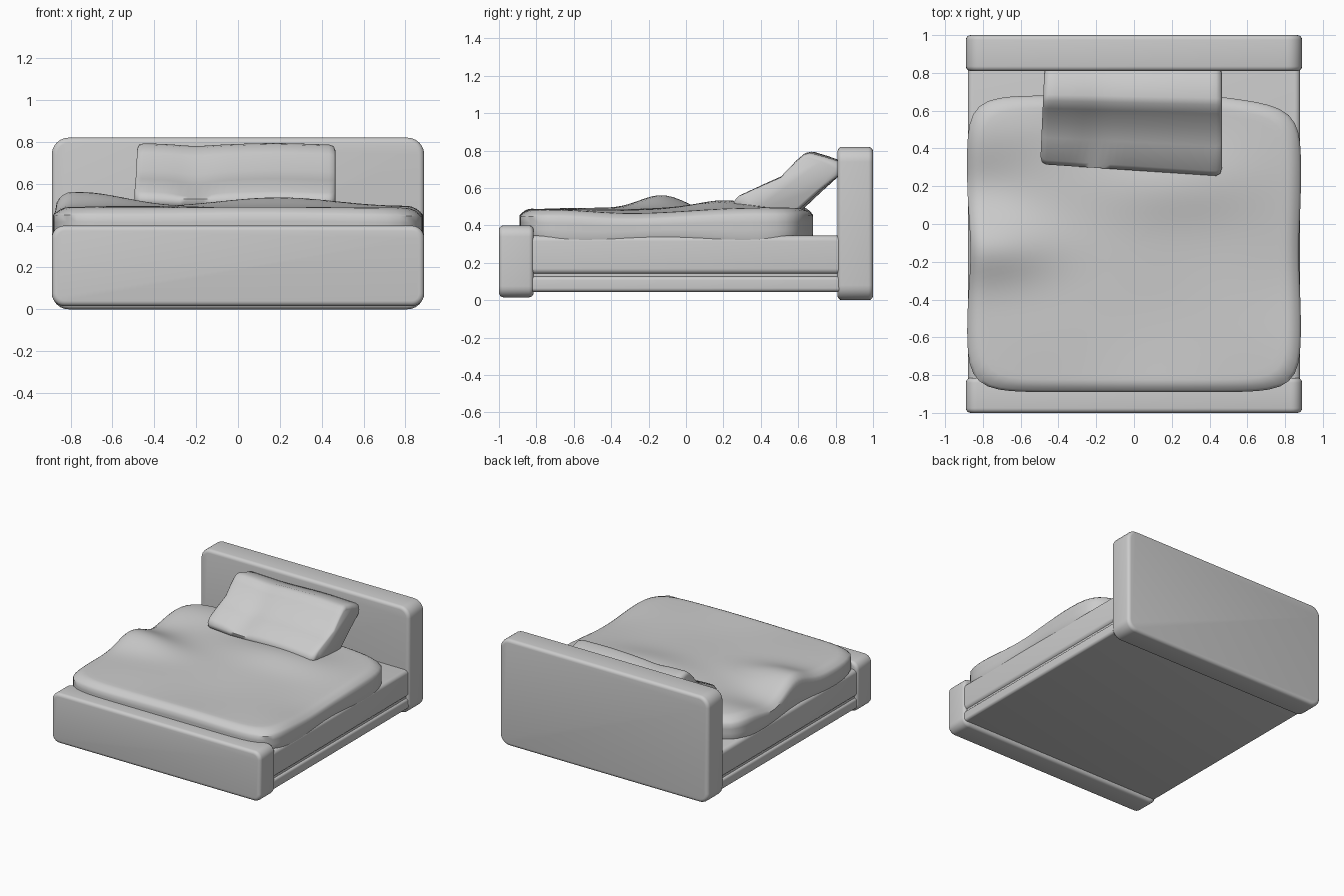
import bpy, bmesh, math
from math import sin, cos, pi, exp

if "Cube" in bpy.data.objects:
    bpy.data.objects.remove(bpy.data.objects["Cube"])

grey = bpy.data.materials.new("plain_grey")
grey.diffuse_color = (0.6, 0.6, 0.6, 1)
grey.use_nodes = True
grey.node_tree.nodes["Principled BSDF"].inputs["Base Color"].default_value = grey.diffuse_color


def finish(bm, name, angle=40):
    bmesh.ops.recalc_face_normals(bm, faces=bm.faces)
    me = bpy.data.meshes.new(name)
    bm.to_mesh(me)
    bm.free()
    me.materials.append(grey)
    ob = bpy.data.objects.new(name, me)
    bpy.context.collection.objects.link(ob)
    bpy.ops.object.select_all(action='DESELECT')
    ob.select_set(True)
    bpy.context.view_layer.objects.active = ob
    bpy.ops.object.shade_smooth_by_angle(angle=math.radians(angle))
    return ob


def box(name, x, y, z, axis, radius, rim):
    """Box whose edges along `axis` get a big radius and the rest a small one."""
    bm = bmesh.new()
    bmesh.ops.create_cube(bm, size=1)
    for v in bm.verts:
        v.co = [a + (c + 0.5) * (b - a) for c, (a, b) in zip(v.co, (x, y, z))]
    edges = [e for e in bm.edges
             if abs(e.verts[0].co[axis] - e.verts[1].co[axis]) > 0.01]
    bmesh.ops.bevel(bm, geom=edges, offset=radius, segments=6, profile=0.5, affect='EDGES')
    edges = [e for e in bm.edges if e.calc_face_angle(0) > math.radians(50)]
    bmesh.ops.bevel(bm, geom=edges, offset=rim, segments=4, profile=0.5, affect='EDGES')
    return finish(bm, name)


def loft(bm, rings):
    """Skin closed rings of points and cap both ends."""
    vs = [[bm.verts.new(p) for p in r] for r in rings]
    n = len(vs[0])
    for a, b in zip(vs, vs[1:]):
        for i in range(n):
            bm.faces.new((a[i], a[(i + 1) % n], b[(i + 1) % n], b[i]))
    bm.faces.new(vs[0])
    bm.faces.new(vs[-1])


# End boards
box("headboard", (-0.89, 0.89), (0.81, 1.0), (0.0, 0.82), 1, 0.08, 0.025)
box("footboard", (-0.89, 0.89), (-1.0, -0.815), (0.015, 0.40), 1, 0.06, 0.025)

# Base frame, recessed seam and mattress
box("bed_base", (-0.88, 0.88), (-0.86, 0.86), (0.045, 0.127), 1, 0.02, 0.005)
box("base_seam", (-0.865, 0.865), (-0.85, 0.85), (0.10, 0.16), 1, 0.005, 0.002)
box("mattress", (-0.88, 0.88), (-0.86, 0.86), (0.14, 0.345), 1, 0.03, 0.01)


# Blanket: rounded outline filled with rings following a soft height field
def bump(x, y, cx, cy, sx, sy):
    return exp(-((x - cx) / sx) ** 2 - ((y - cy) / sy) ** 2)


def height(x, y):
    return (0.488 + 0.075 * bump(x, y, -0.76, -0.13, 0.33, 0.17)
            + 0.045 * bump(x, y, 0.2, 0.22, 0.4, 0.2)
            + 0.02 * bump(x, y, -0.7, 0.5, 0.3, 0.15)
            - 0.03 * bump(x, y, -0.85, 0.2, 0.25, 0.15)
            - 0.025 * bump(x, y, 0.85, -0.35, 0.3, 0.3)
            + 0.006 * sin(5 * x + 1) * cos(6 * y))


def outline(s, t):
    c, d = cos(t), sin(t)
    k = (abs(c) ** 9 + abs(d) ** 9) ** (-1 / 9)
    x, y = 0.885 * k * c * s, -0.105 + 0.785 * k * d * s
    x -= 0.012 * s * bump(0, y, 0, -0.15, 1, 0.25) * (1 if x > 0 else -1.6)
    if x > 0.4 and y > 0:
        y -= 0.12 * (x - 0.4) * (y / 0.68)
    return x, y


N = 128
ang = [2 * pi * i / N for i in range(N)]
rings = []
for s in [0.01] + [j / 24 for j in range(1, 23)] + [0.94, 0.965, 0.985]:
    drop = 0.025 * max(0, (s - 0.92) / 0.065) ** 2
    rings.append([(*p, height(*p) - drop) for p in (outline(s, t) for t in ang)])
for f in (0.1, 0.35, 0.6, 0.85, 1.0):
    ring = []
    for t in ang:
        x, y = outline(1 if f < 0.9 else 0.992, t)
        low = 0.327 + 0.008 * sin(7 * y + 2) + 0.004 * sin(5 * x)
        top = height(x, y) - 0.025
        ring.append((x, y, top + (low - top) * f))
    rings.append(ring)
bm = bmesh.new()
loft(bm, rings)
finish(bm, "blanket", 50)

# Pillow: side profile (y, z) lofted across the bed, leaning on the headboard
prof = [(0.27, 0.50), (0.265, 0.53), (0.29, 0.56), (0.42, 0.62), (0.51, 0.66), (0.59, 0.745),
        (0.635, 0.783), (0.67, 0.79), (0.75, 0.768), (0.82, 0.745), (0.84, 0.72),
        (0.83, 0.68), (0.72, 0.59), (0.60, 0.48), (0.45, 0.45), (0.34, 0.46)]
cy, cz = 0.56, 0.61
rings = []
M = 24
for i in range(-2, M + 3):
    u = min(max(i / M, 0), 1)
    x = -0.445 + 0.88 * u
    scale = 1.0
    if i < 0 or i > M:
        e = -i if i < 0 else i - M
        x += (0.022 if e == 1 else 0.03) * (-1 if i < 0 else 1)
        scale = 0.96 if e == 1 else 0.86
    ring = []
    for y, z in prof:
        front = max(0, (0.84 - y) / 0.58)
        dent = 0.02 * exp(-((x + 0.2) / 0.09) ** 2) * (z > 0.55)
        yy = cy + (y - cy) * scale + front * (0.05 - 0.06 * u)
        zz = cz + (z - cz) * scale - dent * front
        ring.append((x - 0.02 * front * (1 - u), yy, zz + 0.004 * sin(9 * x)))
    rings.append(ring)
bm = bmesh.new()
loft(bm, rings)
finish(bm, "pillow", 60)
